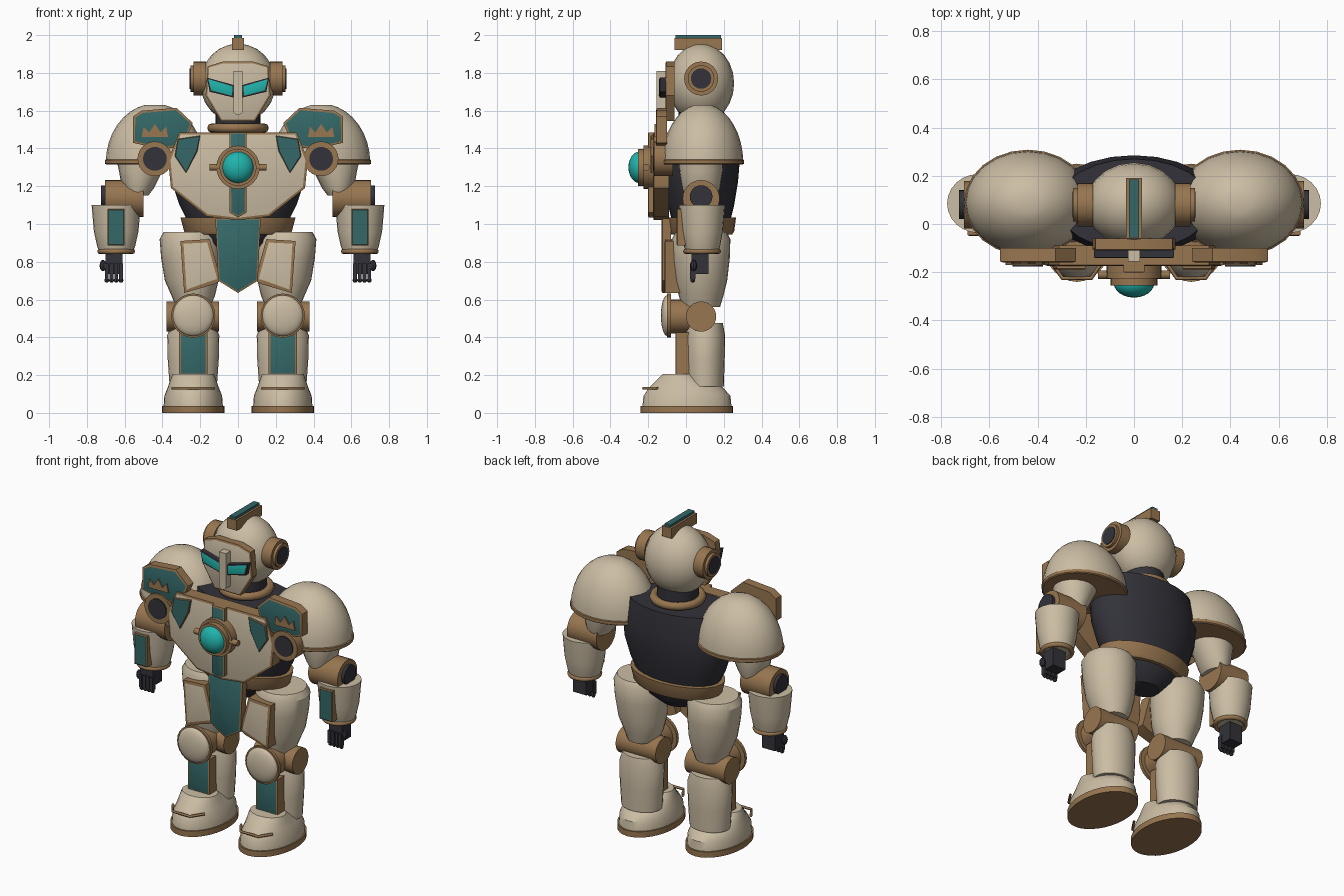
import bpy, bmesh
from math import cos, sin, pi, radians
from mathutils import Matrix

if "Cube" in bpy.data.objects:
    bpy.data.objects.remove(bpy.data.objects["Cube"])


def material(name, rgb):
    m = bpy.data.materials.new(name)
    m.use_nodes = True
    m.diffuse_color = (*rgb, 1)
    m.node_tree.nodes["Principled BSDF"].inputs["Base Color"].default_value = (*rgb, 1)
    return m


CREAM = material("cream armor", (.6, .51, .37))
BROWN = material("bronze trim", (.31, .18, .08))
DARK = material("dark joints", (.032, .032, .042))
TEAL = material("deep teal", (.035, .14, .14))
GLOW = material("bright turquoise", (.015, .45, .41))
CY = .08  # depth of the body axis


def finish(name, bm, *mats):
    bmesh.ops.recalc_face_normals(bm, faces=bm.faces)
    me = bpy.data.meshes.new(name)
    bm.to_mesh(me)
    bm.free()
    for m in mats:
        me.materials.append(m)
    ob = bpy.data.objects.new(name, me)
    bpy.context.collection.objects.link(ob)
    bpy.ops.object.select_all(action="DESELECT")
    ob.select_set(True)
    bpy.context.view_layer.objects.active = ob
    bpy.ops.object.shade_smooth_by_angle(angle=radians(32))
    return ob


def loft(name, rings, mat, axis="Z", n=24):
    """Skin elliptical rings (a, b, height, ra, rb) stacked along an axis."""
    bm = bmesh.new()
    loops = []
    for a, b, h, ra, rb in rings:
        loop = []
        for i in range(n):
            t = 2 * pi * i / n
            u, v = a + ra * cos(t), b + rb * sin(t)
            co = {"X": (h, u, v), "Y": (u, h, v), "Z": (u, v, h)}[axis]
            loop.append(bm.verts.new(co))
        loops.append(loop)
    for lo, hi in zip(loops, loops[1:]):
        for i in range(n):
            j = (i + 1) % n
            bm.faces.new((lo[i], lo[j], hi[j], hi[i]))
    bm.faces.new(loops[0])
    bm.faces.new(loops[-1])
    return finish(name, bm, mat)


def cylinder(name, a, b, h0, h1, r, mat, axis, n=24):
    return loft(name, [(a, b, h0, r, r), (a, b, h1, r, r)], mat, axis, n)


def ball(name, loc, size, mat, u=24, v=12):
    bm = bmesh.new()
    bmesh.ops.create_uvsphere(bm, u_segments=u, v_segments=v, radius=1,
                              matrix=Matrix.Translation(loc) @ Matrix.Diagonal((*size, 1)))
    return finish(name, bm, mat)


def plate(name, pts, front, back, mat, fill=None, rim=.012):
    """Extrude an x/z outline through depth; fill colours an inset front face."""
    bm = bmesh.new()
    face = bm.faces.new([bm.verts.new((x, front, z)) for x, z in pts])
    ext = bmesh.ops.extrude_face_region(bm, geom=[face], use_keep_orig=True)
    for v in ext["geom"]:
        if isinstance(v, bmesh.types.BMVert):
            v.co.y = back
    bmesh.ops.recalc_face_normals(bm, faces=bm.faces)
    if fill:
        bmesh.ops.inset_region(bm, faces=[face], thickness=rim, depth=.004)
        face.material_index = 1
    return finish(name, bm, mat, *([fill] if fill else []))


def box(name, x0, x1, y0, y1, z0, z1, mat, fill=None, rim=.012):
    return plate(name, [(x0, z0), (x1, z0), (x1, z1), (x0, z1)], y0, y1, mat, fill, rim)


def ring(name, loc, major, minor, mat, sy=1):
    bpy.ops.mesh.primitive_torus_add(location=loc, major_radius=major, minor_radius=minor,
                                     major_segments=32, minor_segments=8)
    ob = bpy.context.object
    ob.name = name
    ob.scale.y = sy
    ob.data.materials.append(mat)
    bpy.ops.object.shade_smooth_by_angle(angle=radians(60))


def both(half):
    """Close an outline by mirroring its right half across x = 0."""
    return half + [(-x, z) for x, z in reversed(half) if x]


# Head, crest and face
ball("head", (0, CY, 1.745), (.2, .175, .21), CREAM, 20, 12)
box("crest_base", -.033, .033, -.06, .19, 1.92, 1.985, BROWN)
box("crest_inlay", -.02, .02, -.055, .185, 1.98, 2.0, TEAL)
plate("face_plate", both([(.08, 1.86), (.16, 1.835), (.172, 1.68), (.09, 1.545)]),
      -.105, -.06, BROWN, CREAM, .01)
plate("nose_guard", both([(.024, 1.81), (.024, 1.59), (0, 1.575)]), -.155, -.1, CREAM)

# Neck, torso and belt
cylinder("neck", 0, CY, 1.45, 1.6, .12, DARK, "Z")
ring("collar", (0, CY, 1.508), .138, .025, BROWN)
loft("torso", [(0, CY, 1.0, .26, .15), (0, CY, 1.1, .31, .175), (0, CY, 1.22, .35, .195),
               (0, CY, 1.34, .36, .205), (0, CY, 1.48, .32, .19)], DARK)
loft("belt", [(0, CY, .945, .27, .165), (0, CY, .96, .285, .175),
              (0, CY, 1.035, .305, .185)], BROWN)
loft("pelvis", [(0, CY, .85, .1, .08), (0, CY, .9, .19, .13), (0, CY, .96, .24, .15)], DARK)

# Chest armour and core
plate("chest_plate", both([(.31, 1.485), (.37, 1.34), (.355, 1.19), (.165, 1.04), (0, 1.02)]),
      -.17, -.09, BROWN, CREAM, .013)
plate("chest_strip", both([(.044, 1.485), (.044, 1.06), (0, 1.035)]), -.198, -.165, BROWN, TEAL, .01)
cylinder("core_base", 0, 1.3, -.225, -.17, .115, BROWN, "Y")
cylinder("core_ring", 0, 1.3, -.255, -.22, .098, BROWN, "Y")
cylinder("core_lugs", -.21, 1.3, -.15, .15, .018, BROWN, "X", 12)
ball("core_dome", (0, -.245, 1.3), (.084, .06, .084), GLOW)
plate("tabard", both([(.12, 1.03), (.105, .7), (0, .635)]), -.125, -.08, BROWN, TEAL, .01)

for s, side in ((-1, "right"), (1, "left")):
    def flip(pts):
        return [(s * x, z) for x, z in pts]

    def part(name):
        return side + "_" + name

    # Ear discs and eyes
    cylinder(part("ear"), CY, 1.77, s * .17, s * .235, .09, BROWN, "X")
    cylinder(part("ear_rim"), CY, 1.77, s * .23, s * .252, .07, BROWN, "X")
    cylinder(part("ear_cap"), CY, 1.77, s * .25, s * .256, .054, DARK, "X")
    plate(part("eye"), flip([(.02, 1.735), (.165, 1.775), (.15, 1.7), (.025, 1.67)]),
          -.138, -.1, DARK, GLOW, .011)

    # Chest inlay and shoulder armour
    plate(part("chest_inlay"), flip([(.2, 1.468), (.32, 1.45), (.335, 1.36), (.275, 1.27),
                                     (.215, 1.385)]), -.184, -.17, BROWN, TEAL, .005)
    X = s * .44
    loft(part("shoulder_dome"),
         [(X, .088, 1.325 + .312 * sin(a), .26 * cos(a), .215 * cos(a))
          for a in [radians(d) for d in (0, 10, 20, 30, 40, 50, 60, 70, 79)]], CREAM)
    loft(part("shoulder_rim"), [(X, .088, 1.315, .258, .213), (X, .088, 1.32, .265, .22),
                                (X, .088, 1.338, .265, .22), (X, .088, 1.344, .255, .21)], BROWN)
    plate(part("shoulder_shield"), flip([(.555, 1.57), (.51, 1.6), (.325, 1.615), (.24, 1.535),
                                         (.29, 1.41), (.41, 1.395), (.555, 1.43)]),
          -.155, -.1, BROWN, TEAL, .013)
    plate(part("shield_spikes"), flip([(.51, 1.46), (.5, 1.515), (.47, 1.485), (.44, 1.53),
                                       (.41, 1.485), (.38, 1.515), (.37, 1.46)]),
          -.166, -.158, BROWN)
    cylinder(part("armpit_disc"), X, 1.345, -.17, -.07, .092, BROWN, "Y")
    cylinder(part("armpit_cap"), X, 1.345, -.176, -.168, .063, DARK, "Y")

    # Arm
    loft(part("upper_arm"), [(s * .53, CY, 1.15, .055, .085), (s * .53, CY, 1.19, .085, .1),
                             (s * .515, CY, 1.28, .115, .115), (s * .5, CY, 1.37, .15, .12)], CREAM)
    cylinder(part("elbow"), CY, 1.135, s * .5, s * .705, .098, BROWN, "X")
    cylinder(part("elbow_cap"), CY, 1.145, s * .7, s * .725, .06, DARK, "X")
    F = s * .645
    loft(part("forearm"), [(F, .085, .85, .088, .085), (F, .085, .88, .1, .095),
                           (F, .085, .96, .118, .11), (F, .085, 1.1, .13, .122)], CREAM)
    ring(part("wrist_ring"), (F, .085, .855), .086, .014, BROWN)
    box(part("forearm_panel"), F - .045, F + .045, -.045, .03, .885, 1.08, BROWN, TEAL, .008)

    # Hand with curled fingers
    H = s * .657
    box(part("palm"), H - .045, H + .045, .03, .12, .735, .85, DARK)
    for i in range(4):
        x = H + (i - 1.5) * .025
        box(part("finger_%d" % (i + 1)), x - .01, x + .01, .02, .05, .71, .79, DARK)
        ball(part("fingertip_%d" % (i + 1)), (x, .036, .702), (.013, .013, .013), DARK, 8, 6)
    ball(part("thumb"), (s * .715, .04, .78), (.018, .018, .03), DARK, 8, 6)

    # Leg
    K = s * .237
    loft(part("thigh"), [(K, CY, .56, .09, .1), (K, CY, .62, .115, .118),
                         (s * .245, CY, .7, .142, .138), (s * .252, CY, .82, .155, .152),
                         (s * .255, CY, .92, .16, .155), (s * .255, CY, .957, .14, .135)], CREAM)
    plate(part("thigh_panel"), flip([(.305, .91), (.15, .92), (.09, .7), (.13, .68), (.285, .635)]),
          -.11, -.03, BROWN, CREAM, .022)
    cylinder(part("knee_axle"), CY, .51, s * .1, s * .378, .08, BROWN, "X")
    cylinder(part("knee_mount"), K, .51, -.09, .06, .09, BROWN, "Y")
    cylinder(part("knee_rim"), K, .515, -.1, -.08, .117, BROWN, "Y")
    ball(part("knee_cap"), (K, -.1, .515), (.108, .033, .108), CREAM)
    loft(part("shin"), [(K, .1, .14, .125, .1), (K, .1, .28, .135, .105),
                        (K, .1, .41, .138, .107), (K, .1, .475, .115, .095)], CREAM)
    plate(part("shin_panel"), [(K - .075, .425), (K + .075, .425), (K + .075, .2), (K - .075, .2)],
          -.052, .03, BROWN, TEAL, .013)

    # Boot
    loft(part("sole"), [(K, .005, 0, .165, .245), (K, .005, .036, .165, .245)], BROWN, n=32)
    loft(part("boot"), [(K, .005, .035, .157, .236), (K, .005, .09, .153, .23),
                        (K, .0, .135, .135, .195), (K, -.03, .18, .12, .12),
                        (K, -.04, .205, .11, .085)], CREAM, n=32)
    cu = bpy.data.curves.new(part("toe_trim"), "CURVE")
    cu.dimensions = "3D"
    cu.bevel_depth = .008
    cu.bevel_resolution = 1
    sp = cu.splines.new("POLY")
    sp.points.add(3)
    for p, (x, y) in zip(sp.points, [(-.11, -.15), (-.06, -.225), (.06, -.225), (.11, -.15)]):
        p.co = (K + x, y, .13, 1)
    cu.materials.append(BROWN)
    trim = bpy.data.objects.new(part("toe_trim"), cu)
    bpy.context.collection.objects.link(trim)
